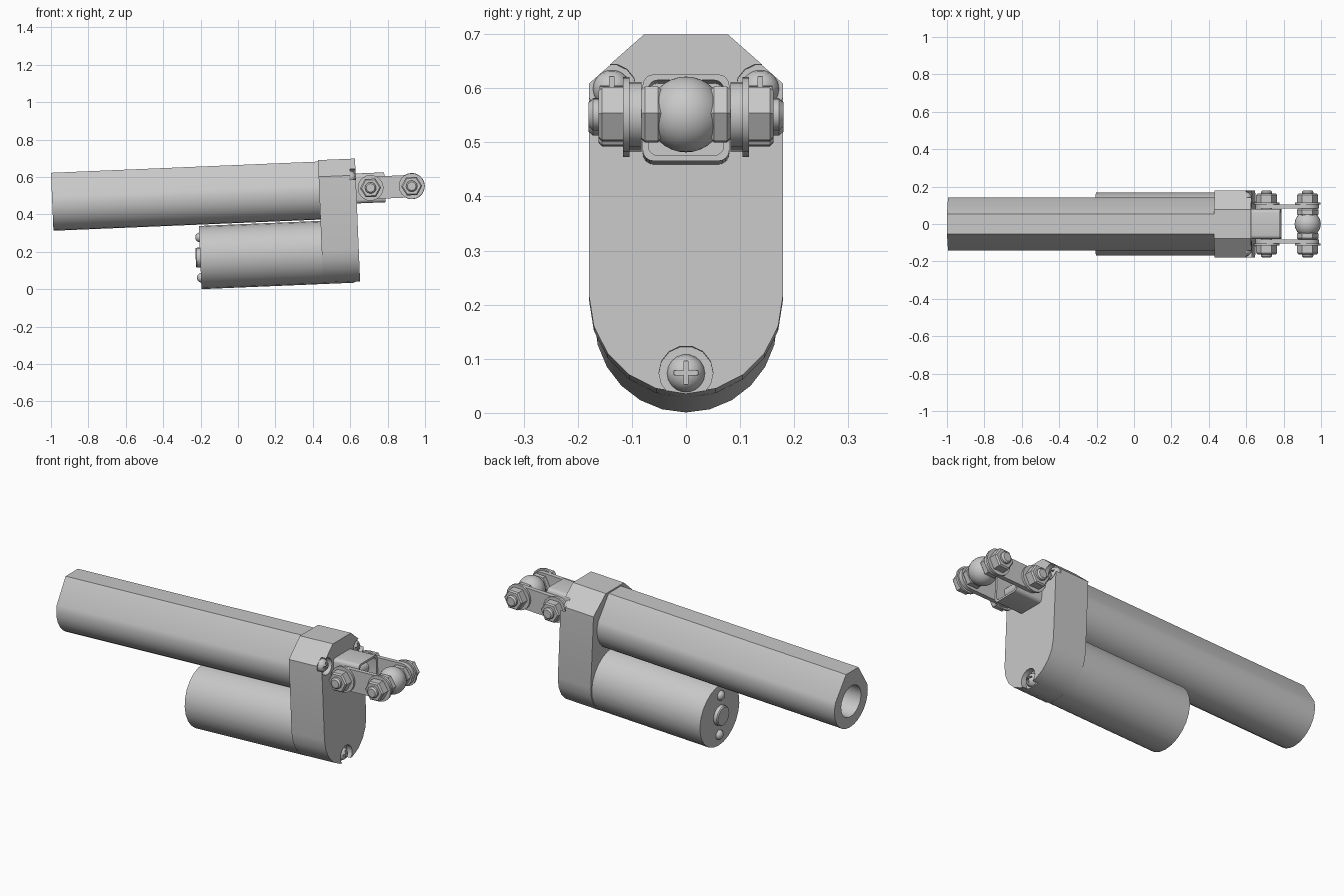
import bpy, bmesh
from math import pi, sin, cos, radians
from mathutils import Matrix, Vector

cube = bpy.data.objects.get("Cube")
if cube:
    bpy.data.objects.remove(cube)

grey = bpy.data.materials.new("metal_grey")
grey.use_nodes = True
COLOUR = (0.58, 0.58, 0.58, 1)
grey.diffuse_color = COLOUR
grey.node_tree.nodes["Principled BSDF"].inputs["Base Color"].default_value = COLOUR

# The whole actuator is tilted nose-up
TILT = Matrix.Rotation(radians(-2.4), 4, 'Y')


def finish(name, bm, frame):
    bmesh.ops.transform(bm, matrix=TILT @ frame, verts=bm.verts)
    bmesh.ops.recalc_face_normals(bm, faces=bm.faces)
    mesh = bpy.data.meshes.new(name)
    bm.to_mesh(mesh)
    bm.free()
    mesh.materials.append(grey)
    obj = bpy.data.objects.new(name, mesh)
    bpy.context.collection.objects.link(obj)
    smooth(obj)
    return obj


def smooth(obj):
    bpy.ops.object.select_all(action='DESELECT')
    obj.select_set(True)
    bpy.context.view_layer.objects.active = obj
    bpy.ops.object.shade_smooth_by_angle(angle=radians(30))


def loft(name, outline, stations, frame=Matrix()):
    """Sweep a (y, z) outline along x through (x, scale) stations, capped."""
    bm = bmesh.new()
    rings = [[bm.verts.new((x, y * s, z * s)) for y, z in outline] for x, s in stations]
    n = len(outline)
    for a, b in zip(rings, rings[1:]):
        for i in range(n):
            j = (i + 1) % n
            bm.faces.new((a[i], a[j], b[j], b[i]))
    bm.faces.new(rings[0])
    bm.faces.new(rings[-1])
    return finish(name, bm, frame)


def arc(r, start, end, n, cy=0, cz=0):
    angles = [radians(start + (end - start) * i / n) for i in range(n + 1)]
    return [(cy + r * cos(a), cz + r * sin(a)) for a in angles]


def circle(r, n):
    return arc(r, 0, 360, n)[:-1]


def at(x, y, z):
    return Matrix.Translation((x, y, z))


def sideways(x, z, side):
    """Frame whose local x points out along the given side."""
    return at(x, 0, z) @ Matrix.Rotation(side * pi / 2, 4, 'Z')


def dome(r, h, base):
    steps = [radians(a) for a in (0, 25, 50, 75)]
    return [(-base, 1)] + [(h * sin(a), cos(a)) for a in steps]


def cut(obj, cutter):
    cutter.hide_render = True
    mod = obj.modifiers.new("cut", 'BOOLEAN')
    mod.operation = 'DIFFERENCE'
    mod.solver = 'EXACT'
    mod.object = cutter
    bpy.context.view_layer.objects.active = obj
    bpy.ops.object.modifier_apply(modifier=mod.name)
    bpy.data.objects.remove(cutter)
    smooth(obj)


# Outer tube: round below, flat chamfers and a narrow flat on top, bored end
TUBE_Z = 0.497
tube_outline = [(0.053, 0.167), (-0.053, 0.167)] + arc(0.143, 162, 378, 16)
tube = loft("outer_tube", tube_outline, [(-0.973, 1), (0.47, 1)], at(0, 0, TUBE_Z))
cut(tube, loft("bore_cutter", circle(0.085, 24), [(-1.1, 1), (-0.6, 1)], at(0, 0, TUBE_Z)))

# Motor with end boss and two end screws
MOTOR_Z = 0.178
loft("motor", circle(0.169, 24), [(-0.195, 1), (0.47, 1)], at(0, 0, MOTOR_Z))
loft("motor_boss", circle(0.053, 20), [(-0.219, 0.92), (-0.214, 1), (-0.19, 1)], at(0, 0, MOTOR_Z))
for side, label in ((1, "upper"), (-1, "lower")):
    back = at(-0.195, 0, MOTOR_Z + side * 0.108) @ Matrix.Rotation(pi, 4, 'Z')
    loft("motor_screw_" + label, circle(0.026, 14), dome(0.026, 0.022, 0.01), back)

# Gearbox housing
FACE = 0.654
housing_outline = [(0.179, 0.583), (0.078, 0.672), (-0.078, 0.672), (-0.179, 0.583)]
housing_outline += arc(0.179, 180, 360, 10, 0, 0.188)
housing = loft("gearbox_housing", housing_outline, [(0.456, 1), (FACE, 1)])

# Counterbored cross-head screws in the housing face
for label, y, z, r in (("bottom", 0, 0.047, 0.05), ("left", 0.137, 0.573, 0.045),
                       ("right", -0.137, 0.573, 0.045)):
    cut(housing, loft("counterbore_cutter", circle(r, 14), [(-0.03, 1), (0.05, 1)], at(FACE, y, z)))
    seat = at(FACE - 0.03, y, z)
    screw = loft("housing_screw_" + label, circle(0.035, 18), dome(0.035, 0.032, 0.01), seat)
    for w, h in ((0.022, 0.004), (0.004, 0.022)):
        slot = [(w, h), (-w, h), (-w, -h), (w, -h)]
        cut(screw, loft("slot_cutter", slot, [(0.02, 1), (0.06, 1)], seat))

# Square hollow bracket with rounded corners
PIN_Z = 0.512
corner, inset = 0.02, 0.06
bracket_outline = []
for k, (sy, sz) in enumerate(((1, 1), (-1, 1), (-1, -1), (1, -1))):
    bracket_outline += arc(corner, 90 * k, 90 * k + 90, 4, sy * inset, sz * inset)
loft("bracket", bracket_outline, [(FACE - 0.01, 1), (0.807, 1), (0.807, 0.87), (0.66, 0.87)],
     at(0, 0, PIN_Z))

# Link plates, washers, nuts and through bolts
PINS = {"rear": 0.731, "front": 0.951}
middle = sum(PINS.values()) / 2
half = (PINS["front"] - PINS["rear"]) / 2
plate = arc(0.06, -90, 90, 10, half) + arc(0.06, 90, 270, 10, -half)
for side, label in ((1, "left"), (-1, "right")):
    loft("link_plate_" + label, plate, [(0.082, 1), (0.105, 1)], sideways(middle, PIN_Z, side))
    for pin, x in PINS.items():
        frame = sideways(x, PIN_Z, side)
        tag = pin + "_" + label
        loft("washer_" + tag, circle(0.069, 20), [(0.104, 1), (0.116, 1)], frame)
        loft("nut_" + tag, circle(0.056, 6), [(0.116, 1), (0.155, 1), (0.162, 0.87)], frame)
    loft("ball_collar_" + label, circle(0.058, 6),
         [(0.045, 0.88), (0.052, 1), (0.076, 1), (0.083, 0.88)], sideways(PINS["front"], PIN_Z, side))

for pin, x in PINS.items():
    loft("bolt_" + pin, circle(0.03, 16), [(-0.18, 0.75), (-0.172, 1), (0.172, 1), (0.18, 0.75)],
         sideways(x, PIN_Z, 1))

# Ball joint between the link plates
bm = bmesh.new()
bmesh.ops.create_uvsphere(bm, u_segments=28, v_segments=16, radius=0.07)
finish("ball_joint", bm, at(PINS["front"], 0, PIN_Z))
